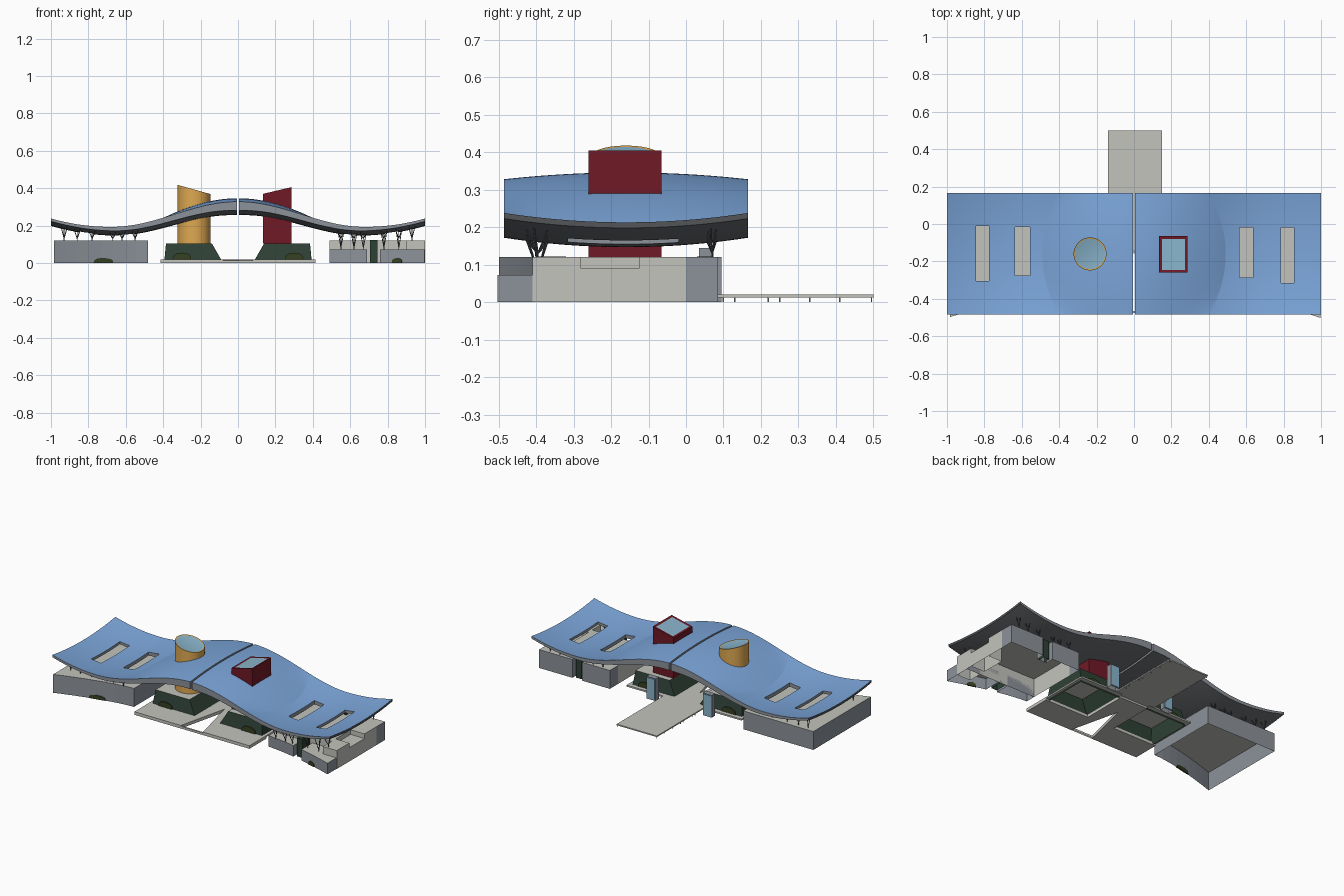
import bpy, bmesh, math
from mathutils import Vector

cube = bpy.data.objects.get("Cube")
if cube:
    bpy.data.objects.remove(cube)


def material(name, r, g, b):
    m = bpy.data.materials.new(name)
    m.use_nodes = True
    m.diffuse_color = (r, g, b, 1)
    m.node_tree.nodes["Principled BSDF"].inputs["Base Color"].default_value = (r, g, b, 1)
    return m


BLUE = material("roof blue", .2, .38, .7)
WARM = material("warm grey", .55, .55, .515)
COOL = material("cool grey", .265, .29, .325)
SOFFIT = material("soffit grey", .165, .175, .19)
DARK = material("charcoal", .085, .09, .097)
GREEN = material("dark green", .028, .053, .037)
OLIVE = material("olive green", .036, .053, .016)
GOLD = material("gold", .73, .395, .085)
RED = material("deep red", .16, .01, .019)
GLASS = material("pale glass", .25, .46, .6)


def finish(name, bm, mats, smooth=0):
    mesh = bpy.data.meshes.new(name)
    bm.to_mesh(mesh)
    bm.free()
    ob = bpy.data.objects.new(name, mesh)
    bpy.context.collection.objects.link(ob)
    for m in mats:
        mesh.materials.append(m)
    if smooth:
        bpy.ops.object.select_all(action='DESELECT')
        ob.select_set(True)
        bpy.context.view_layer.objects.active = ob
        bpy.ops.object.shade_smooth_by_angle(angle=math.radians(smooth))
    return ob


def prism(name, base, top, mats, rim=0, closed=False, smooth=0):
    """Walls between two outlines with a lid; rim insets a panel of the last colour."""
    bm = bmesh.new()
    low = [bm.verts.new(p) for p in base]
    high = [bm.verts.new(p) for p in top]
    n = len(low)
    for i in range(n):
        j = (i + 1) % n
        bm.faces.new((low[i], low[j], high[j], high[i]))
    lid = bm.faces.new(high)
    if closed:
        bm.faces.new(low[::-1])
    bm.normal_update()
    if rim:
        bmesh.ops.inset_individual(bm, faces=[lid], thickness=rim, depth=-.002,
                                   use_even_offset=True)
    lid.material_index = len(mats) - 1
    # Keep lids facing up whichever way the outline was listed
    if lid.normal.z < 0:
        bmesh.ops.reverse_faces(bm, faces=bm.faces[:])
    return finish(name, bm, mats, smooth)


def slab(name, outline, z0, z1, mats, closed=False):
    return prism(name, [(x, y, z0) for x, y in outline],
                 [(x, y, z1) for x, y in outline], mats, closed=closed)


def rect(x0, x1, y0, y1):
    return [(x0, y0), (x1, y0), (x1, y1), (x0, y1)]


def box(name, x0, x1, y0, y1, z0, z1, *mats):
    return slab(name, rect(x0, x1, y0, y1), z0, z1, mats, closed=z0 > 0)


def rods(name, pairs, radius, mat):
    bm = bmesh.new()
    for p, q in pairs:
        p, q = Vector(p), Vector(q)
        d = q - p
        made = bmesh.ops.create_cone(bm, segments=5, radius1=radius, radius2=radius,
                                     depth=d.length, cap_ends=True)
        turn = d.to_track_quat('Z', 'Y')
        for v in made["verts"]:
            v.co = turn @ v.co + (p + q) / 2
    return finish(name, bm, [mat])


def arch(name, x, y, z, half, height, angle=0):
    """Thin arched opening panel standing against a wall."""
    bm = bmesh.new()
    c, s = math.cos(angle), math.sin(angle)
    pts = []
    for i in range(13):
        a = math.pi * i / 12
        pts.append((half * math.cos(a), height * math.sin(a) ** .6))
    rings = [[bm.verts.new((x + u * c - d * s, y + u * s + d * c, z + h)) for u, h in pts]
             for d in (-.004, .004)]
    bm.faces.new(rings[0])
    bm.faces.new(rings[1][::-1])
    for i in range(13):
        j = (i + 1) % 13
        bm.faces.new((rings[0][i], rings[0][j], rings[1][j], rings[1][i]))
    bmesh.ops.recalc_face_normals(bm, faces=bm.faces[:])
    return finish(name, bm, [OLIVE])


# Roof surfaces: a sagging wave with a raised crown inside a curved crease
Y0, Y1, VALLEY, CREASE, SWELL = -.485, .165, .68, .4, .09


def wave(x):
    x = abs(x)
    if x < VALLEY:
        return .193 + .0675 * (1 + math.cos(math.pi * x / VALLEY))
    return .193 + .045 * ((x - VALLEY) / (1 - VALLEY)) ** 2


def bow(y):
    return 1 - ((2 * y - Y0 - Y1) / (Y1 - Y0)) ** 2


def roof_top(x, y):
    u = max(0, 1 - abs(x) / (CREASE + SWELL * bow(y)))
    return wave(x) + bow(y) * (.043 * (1 - (1 - u) ** 4) - .025)


def roof_under(x, y):
    return wave(x) - .025 * bow(y) - .015 - .033 * (1 - abs(x)) ** 1.5


def follow_crease(x, y):
    return x + SWELL * bow(y) * max(0, 1 - abs(x - CREASE) / .15)


def roof_half(name, side, holes):
    """Curved slab on a grid whose lines run along the skylights and the crease."""
    xs = sorted({.006 + .994 * i / 56 for i in range(57)}
                | {e for h in holes for e in h[:2]} | {CREASE})
    ys = sorted({Y0 + (Y1 - Y0) * i / 24 for i in range(25)}
                | {e for h in holes for e in h[2:]})
    nx, ny = len(xs), len(ys)
    bm = bmesh.new()
    grids = []
    for surface in (roof_top, roof_under):
        spots = [[(follow_crease(x, y), y) for y in ys] for x in xs]
        grids.append([[bm.verts.new((side * x, y, surface(x, y))) for x, y in column]
                      for column in spots])

    def solid(i, j):
        if not (0 <= i < nx - 1 and 0 <= j < ny - 1):
            return False
        cx, cy = (xs[i] + xs[i + 1]) / 2, (ys[j] + ys[j + 1]) / 2
        return not any(a < cx < b and c < cy < d for a, b, c, d in holes)

    for i in range(nx - 1):
        for j in range(ny - 1):
            if not solid(i, j):
                continue
            ring = [(i, j), (i + 1, j), (i + 1, j + 1), (i, j + 1)]
            for index, grid in enumerate(grids):
                bm.faces.new([grid[a][b] for a, b in ring]).material_index = index
            steps = [(i, j - 1), (i + 1, j), (i, j + 1), (i - 1, j)]
            for k, near in enumerate(steps):
                if not solid(*near):
                    (a, b), (c, d) = ring[k], ring[(k + 1) % 4]
                    f = bm.faces.new((grids[0][a][b], grids[1][a][b],
                                      grids[1][c][d], grids[0][c][d]))
                    f.material_index = 3 if near[0] == nx - 1 else 2
    bmesh.ops.recalc_face_normals(bm, faces=bm.faces[:])
    loose = [v for v in bm.verts if not v.link_faces]
    bmesh.ops.delete(bm, geom=loose, context='VERTS')
    finish(name, bm, [BLUE, SOFFIT, COOL, DARK], 10)


roof_half("roof_right", -1, [(.775, .845, -.305, -.01), (.555, .635, -.275, -.015)])
roof_half("roof_left", 1, [(.565, .635, -.285, -.02), (.785, .855, -.315, -.02)])


# Wing buildings with a curved, slanting front
def front_y(x):
    return -.385 - .115 * max(0, (abs(x) - .48) / .51) ** 1.5


def curved_block(name, x0, x1, back, z1):
    xs = [x0 + (x1 - x0) * i / 8 for i in range(9)]
    outline = [(x, front_y(x)) for x in xs] + [(x1, back), (x0, back)]
    slab(name, outline, 0, z1, [COOL, WARM])


curved_block("right_wing", -.985, -.48, .095, .12)
arch("right_wing_arch", -.72, front_y(-.72), 0, .053, .026, .21)
curved_block("left_wing_terrace_inner", .49, .69, -.32, .072)
curved_block("left_wing_terrace_outer", .76, .997, -.32, .072)
arch("left_wing_arch", .85, front_y(.85), 0, .028, .026, -.28)

# Hall with a sunken side terrace; its rear walls are cool grey
plan = [(.49, -.32), (.9, -.32), (.9, -.41), (1, -.41), (1, -.28), (.9, -.28), (.9, -.125),
        (1, -.125), (1, 0), (1, .085), (.76, .085), (.76, .03), (.69, .03), (.69, .085),
        (.49, .085), (.49, 0)]
hall = slab("left_wing_hall", plan, 0, .12, [WARM, COOL, WARM])
for face in hall.data.polygons:
    if face.center.y > 0 and abs(face.normal.z) < .5:
        face.material_index = 1
box("left_wing_side_terrace", .9, 1, -.28, -.125, 0, .09, WARM)
box("left_wing_front_door", .705, .745, -.4, -.32, 0, .122, GREEN)
box("left_wing_back_door", .705, .745, .03, .07, 0, .122, GREEN)

# Branching roof struts
struts = []
for side in (-1, 1):
    for x in (.55, .62, .67, .78, .86, .93):
        for y, spread in ((-.395, 1), (.07, .4)):
            z = .072 if side > 0 and y < 0 and x < .9 else .12
            fork = (side * x, y, z + .01)
            struts.append(((side * x, y, z), fork))
            for dx, dy in ((-.016, -.03), (.016, -.01), (0, .025)):
                p = (x + dx, y + dy * spread)
                struts.append((fork, (side * p[0], p[1], roof_under(*p))))
rods("roof_struts", struts, .0022, DARK)

# Central pavilions, plaza, rear ledges and back entrances
for side, label in ((-1, "right"), (1, "left")):
    base = [(side * x, y, 0) for x, y in rect(.08, .395, -.32, -.01)]
    top = [(side * x, y, .105) for x, y in rect(.14, .385, -.3, -.03)]
    prism(f"{label}_pavilion", base, top, [GREEN, WARM])
    for y, end in ((-.32, "front"), (-.01, "back")):
        arch(f"{label}_pavilion_{end}_arch", side * .3, y, .015, .05, .04)
    plaza = [(.08, -.475), (.415, -.475), (.415, -.3), (.1, -.3), (.1, 0), (0, 0), (0, -.14)]
    slab(f"{label}_plaza", [(side * x, y) for x, y in plaza], 0, .02, [WARM], True)
    ledge = [(.395, -.3), (.415, -.3), (.415, .02), (.1, .02), (.1, -.01), (.395, -.01)]
    slab(f"{label}_ledge", [(side * x, y) for x, y in ledge], .01, .02, [WARM], True)
    x0, x1 = sorted((side * .17, side * .235))
    box(f"{label}_entrance", x0, x1, .035, .07, 0, .145, COOL)
    box(f"{label}_entrance_glass", x0 + .004, x1 - .004, .07, .074, .006, .141, GLASS)
box("plaza_front_edge", -.08, .08, -.475, -.465, 0, .014, WARM)

# Back deck on short legs
box("back_deck", -.14, .15, 0, .5, .012, .02, WARM)
rods("deck_legs", [((x, y, 0), (x, y, .014)) for x in (-.135, .145)
                   for y in (.1, .13, .22, .25, .33, .41, .495)], .002, WARM)

# Towers rising through the roof
circle = [(-.235 + .088 * math.cos(a), -.16 + .088 * math.sin(a))
          for a in (math.tau * i / 48 for i in range(48))]
prism("round_tower", [(x, y, .105) for x, y in circle],
      [(x, y, .393 - .28 * (x + .235)) for x, y in circle], [GOLD, GLASS], .007, smooth=30)
square = rect(.135, .285, -.26, -.065)
prism("square_tower", [(x, y, .105) for x, y in square],
      [(x, y, .37 + .235 * (x - .135)) for x, y in square], [RED, GLASS], .014)
